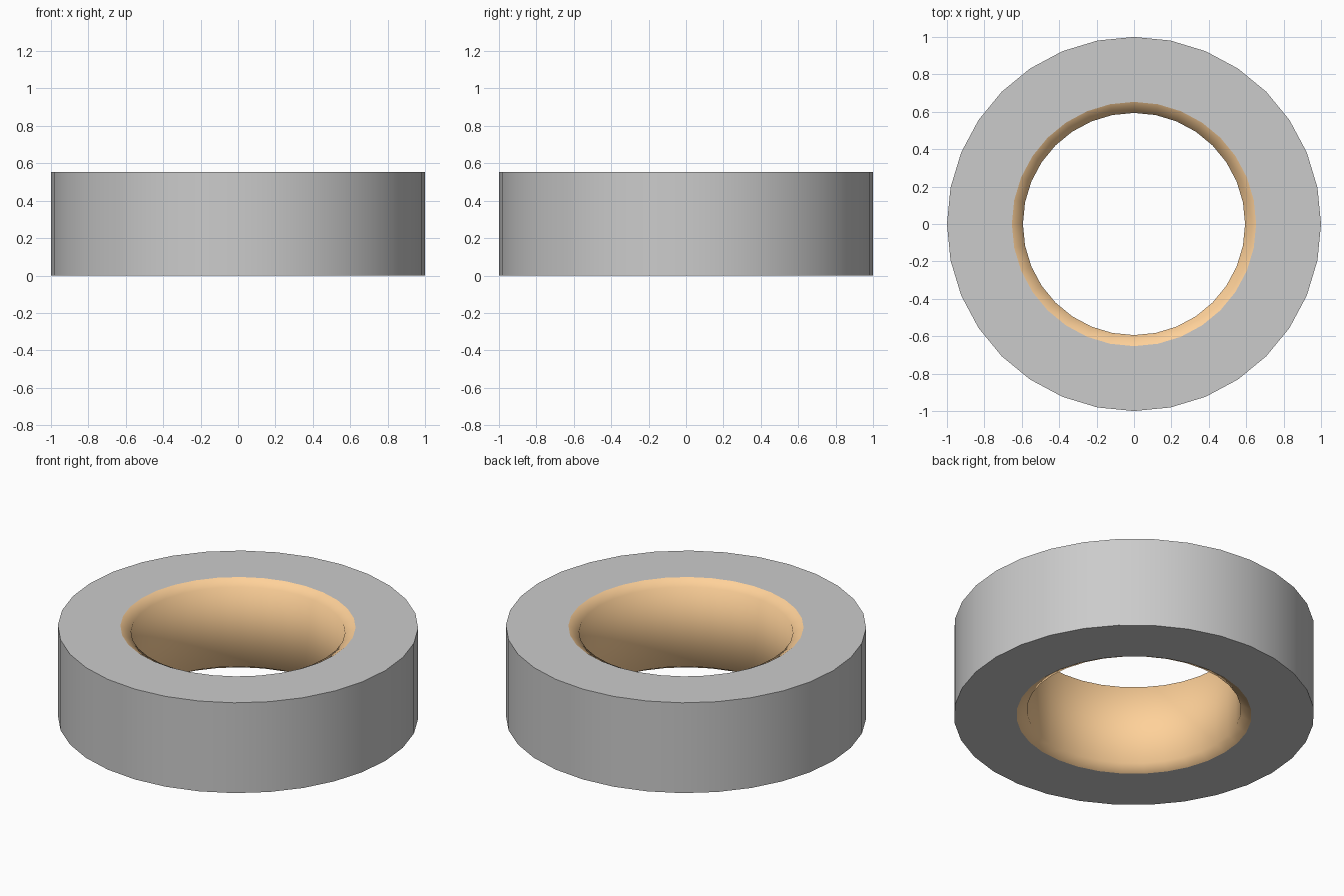
import bpy, bmesh, math

if "Cube" in bpy.data.objects:
    bpy.data.objects.remove(bpy.data.objects["Cube"])

SIDES = 32
HEIGHT = 0.553


def material(name, color):
    mat = bpy.data.materials.new(name)
    mat.diffuse_color = color
    mat.use_nodes = True
    mat.node_tree.nodes["Principled BSDF"].inputs["Base Color"].default_value = mat.diffuse_color
    return mat


def lathe(bm, profile, flags):
    """Spin a closed (radius, z) profile; flags give (material, smooth) per segment."""
    rings = []
    for i in range(SIDES):
        a = 2 * math.pi * i / SIDES
        rings.append([bm.verts.new((r * math.cos(a), r * math.sin(a), z)) for r, z in profile])
    n = len(profile)
    for i in range(SIDES):
        a, b = rings[i], rings[(i + 1) % SIDES]
        for j, (slot, smooth) in enumerate(flags):
            k = (j + 1) % n
            face = bm.faces.new((a[j], b[j], b[k], a[k]))
            face.material_index = slot
            face.smooth = smooth


# Closed profile: outer wall, top, softened inner lining, bottom
profile = [(1.0, 0), (1.0, HEIGHT), (0.653, HEIGHT), (0.594, HEIGHT - 0.033),
           (0.594, 0.033), (0.653, 0)]
flags = [(0, True), (0, False), (1, True), (1, True), (1, True), (0, False)]

bm = bmesh.new()
lathe(bm, profile, flags)
bmesh.ops.recalc_face_normals(bm, faces=bm.faces)

# Keep crisp rims around the flat top and bottom
for e in bm.edges:
    e.smooth = all(f.smooth for f in e.link_faces)

mesh = bpy.data.meshes.new("ring_body")
bm.to_mesh(mesh)
bm.free()
mesh.materials.append(material("grey_body", (0.8, 0.8, 0.8, 1)))
mesh.materials.append(material("tan_lining", (1.0, 0.64, 0.32, 1)))
ring = bpy.data.objects.new("ring_body", mesh)
bpy.context.collection.objects.link(ring)
